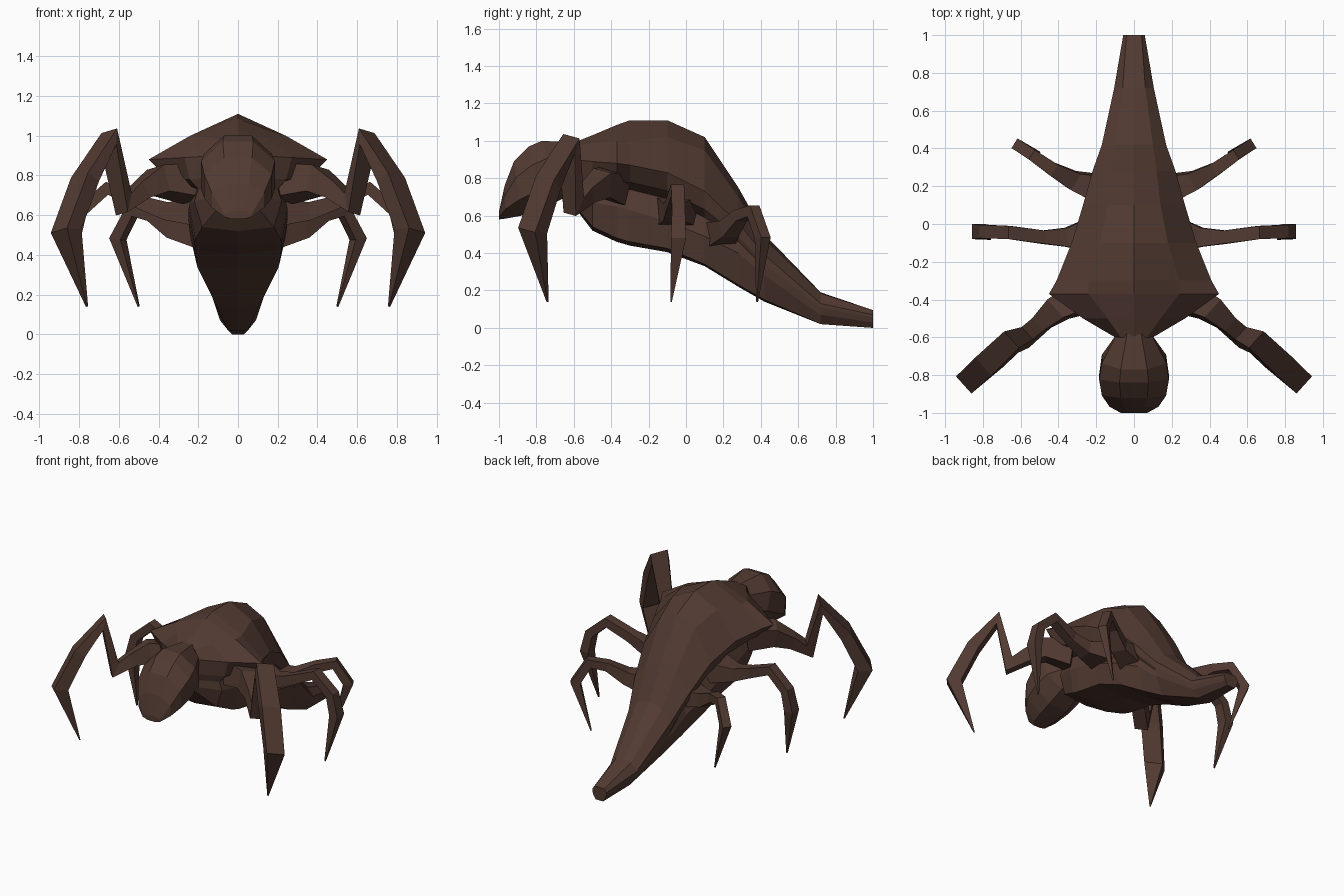
import bpy, bmesh, math
from mathutils import Vector

if "Cube" in bpy.data.objects:
    bpy.data.objects.remove(bpy.data.objects["Cube"])

brown = bpy.data.materials.new("dark_brown")
brown.diffuse_color = (0.085, 0.043, 0.032, 1)
brown.use_nodes = True
brown.node_tree.nodes["Principled BSDF"].inputs["Base Color"].default_value = brown.diffuse_color


def loft(name, rings):
    """Skin a list of closed rings, cap both ends, flat shaded."""
    bm = bmesh.new()
    loops = [[bm.verts.new(p) for p in ring] for ring in rings]
    for a, b in zip(loops, loops[1:]):
        n = len(a)
        for i in range(n):
            bm.faces.new((a[i], a[(i + 1) % n], b[(i + 1) % n], b[i]))
    bm.faces.new(loops[0])
    bm.faces.new(loops[-1])
    bmesh.ops.remove_doubles(bm, verts=bm.verts, dist=0.0005)
    bmesh.ops.recalc_face_normals(bm, faces=bm.faces)
    mesh = bpy.data.meshes.new(name)
    bm.to_mesh(mesh)
    bm.free()
    mesh.materials.append(brown)
    obj = bpy.data.objects.new(name, mesh)
    bpy.context.collection.objects.link(obj)
    return obj


# Body: y, ridge z, keel z, then (x, z) of upper shell, shell edge, recess, belly edge, belly floor
sections = [
    (-0.60, .99, .65, (.07, .97), (.10, .90), (.10, .75), (.10, .70), (.08, .66)),
    (-0.50, 1.03, .52, (.14, .99), (.27, .89), (.20, .73), (.22, .67), (.18, .54)),
    (-0.37, 1.085, .46, (.24, 1.0), (.45, .88), (.22, .75), (.245, .65), (.215, .48)),
    (-0.30, 1.11, .44, (.24, 1.0), (.41, .87), (.21, .74), (.25, .63), (.22, .46)),
    (-0.10, 1.11, .405, (.18, 1.02), (.33, .83), (.20, .69), (.25, .57), (.22, .425)),
    (0.10, 1.02, .33, (.14, .95), (.27, .73), (.19, .59), (.24, .49), (.205, .34)),
    (0.28, .75, .22, (.12, .70), (.22, .56), (.18, .46), (.20, .40), (.15, .23)),
    (0.42, .50, .14, (.10, .47), (.17, .39), (.165, .32), (.16, .28), (.11, .15)),
    (0.72, .19, .02, (.06, .185), (.105, .13), (.10, .10), (.09, .07), (.05, .02)),
    (1.00, .095, 0, (.04, .095), (.057, .07), (.055, .05), (.05, .03), (.03, 0)),
]
rings = []
for y, ridge, keel, upper, edge, recess, *belly in sections:
    # The lip hangs below the shell edge, part of the way to the recess
    lip = (edge[0] + .4 * (recess[0] - edge[0]), edge[1] + .7 * (recess[1] - edge[1]))
    half = [(0, ridge), upper, edge, lip, recess, *belly, (0, keel)]
    rings.append([(x, y, z) for x, z in half] + [(-x, y, z) for x, z in half[-2:0:-1]])
loft("body", rings)

# Head: tilted octagons given by top (y, z), bottom (y, z) and half width
head = [((-.58, .99), (-.58, .74), .09), ((-.77, 1.0), (-.66, .69), .17),
        ((-.84, .97), (-.78, .63), .185), ((-.92, .89), (-.88, .60), .17),
        ((-.97, .76), (-.96, .585), .13), ((-1.0, .62), (-1.0, .58), .07)]
rings = []
for (ty, tz), (by, bz), w in head:
    ring = []
    for i in range(8):
        a = math.radians(22.5 + 45 * i)
        k = 1 / math.cos(math.radians(22.5))
        s = math.cos(a) * k / 2
        ring.append((math.sin(a) * k * w, (ty + by) / 2 + (ty - by) * s, (tz + bz) / 2 + (tz - bz) * s))
    rings.append(ring)
loft("head", rings)


def leg(name, path, turn, roll, side):
    """Four-sided limb along (x, y, z, half width, half thickness) points."""
    across = Vector((-math.sin(turn), math.cos(turn), roll)).normalized()
    pts = [Vector(p[:3]) for p in path]
    rings = []
    for i, (*_, w, h) in enumerate(path):
        before = (pts[i] - pts[max(i - 1, 0)]).normalized()
        after = (pts[min(i + 1, len(pts) - 1)] - pts[i]).normalized()
        tangent = (before + after).normalized()
        bend = max(tangent.dot(after if after.length else before), 0.6)
        normal = tangent.cross(across).normalized()
        ring = []
        for a, b in ((1, 1), (1, -1), (-1, -1), (-1, 1)):
            p = pts[i] + across * w * a + normal * h / bend * b
            ring.append((p.x * side, p.y, p.z))
        rings.append(ring)
    loft(name, rings)


# Legs: turn angle, roll and path, built on both sides
legs = {
    "front_leg": (-42, -.2, [(.22, -.37, .76, .09, .09), (.40, -.45, .775, .065, .065),
                             (.49, -.525, .72, .045, .045), (.575, -.60, .655, .045, .032),
                             (.65, -.625, .985, .06, .025), (.77, -.735, .78, .065, .04),
                             (.865, -.82, .52, .062, .045), (.76, -.74, .14, .004, .004)]),
    "middle_leg": (0, 0, [(.18, -.05, .62, .11, .08), (.36, -.07, .62, .05, .045),
                          (.48, -.07, .66, .035, .035), (.66, -.045, .735, .035, .028),
                          (.79, -.04, .62, .035, .03),
                          (.825, -.04, .48, .04, .032), (.76, -.08, .14, .004, .004)]),
    "back_leg": (32, 0, [(.12, .17, .49, .09, .07), (.32, .23, .53, .05, .045),
                         (.43, .29, .60, .035, .03), (.53, .36, .625, .03, .027),
                         (.605, .41, .48, .03, .03), (.50, .38, .14, .004, .004)]),
}
for name, (angle, roll, path) in legs.items():
    for label, side in (("right", 1), ("left", -1)):
        leg(f"{name}_{label}", path, math.radians(angle), roll, side)
